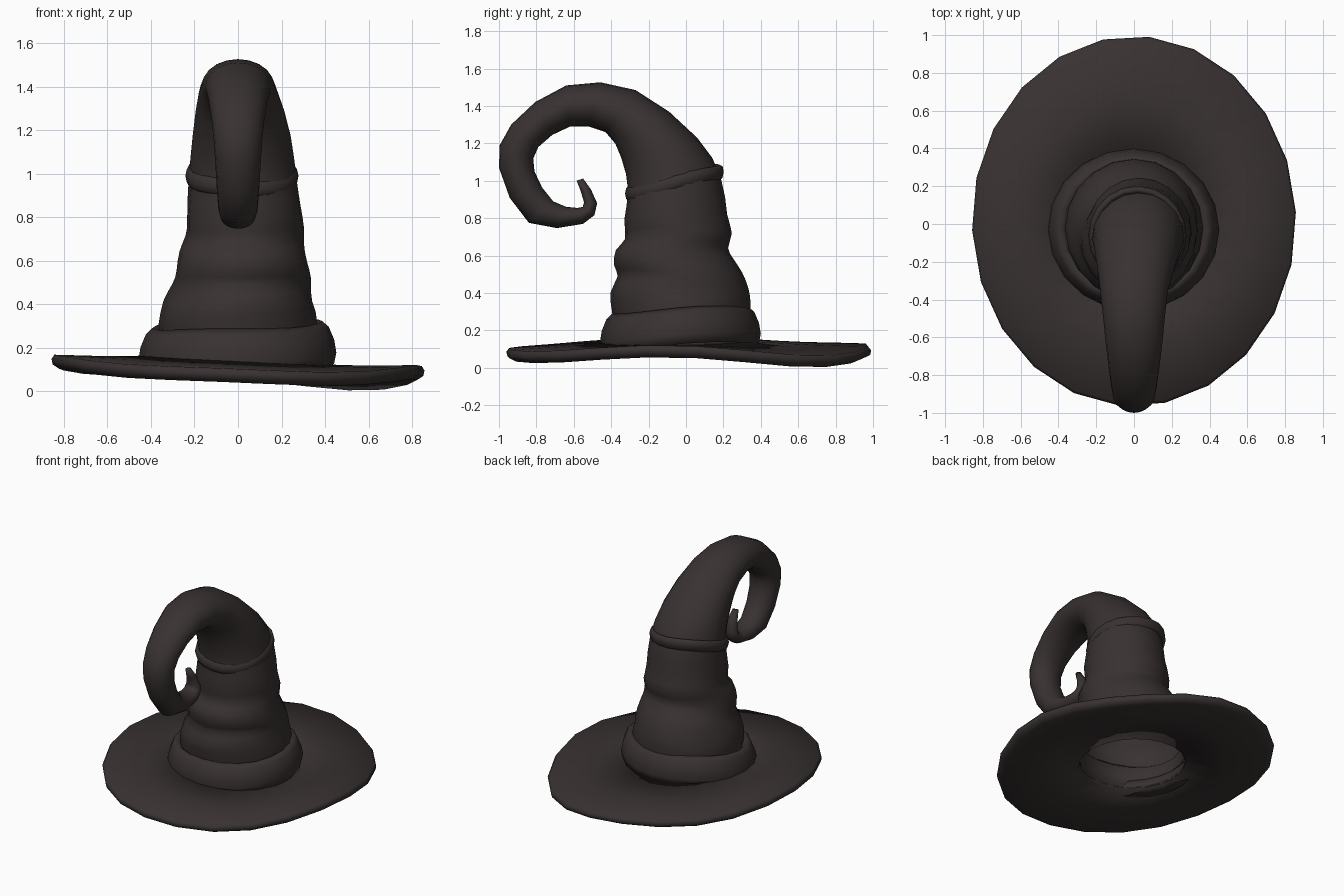
import bpy, bmesh, math
from mathutils import Vector

if "Cube" in bpy.data.objects:
    bpy.data.objects.remove(bpy.data.objects["Cube"])

felt = bpy.data.materials.new("dark brown felt")
felt.diffuse_color = (0.040, 0.031, 0.031, 1)
felt.use_nodes = True
felt.node_tree.nodes["Principled BSDF"].inputs["Base Color"].default_value = felt.diffuse_color


def loft(name, rings, close_rings=False, cap_end=False):
    """Skin a list of equal-length point rings."""
    bm = bmesh.new()
    vr = [[bm.verts.new(p) for p in r] for r in rings]
    n, m = len(vr[0]), len(vr)
    for i in range(m if close_rings else m - 1):
        a, b = vr[i], vr[(i + 1) % m]
        for j in range(n):
            k = (j + 1) % n
            bm.faces.new((a[j], a[k], b[k], b[j]))
    if cap_end:
        bm.faces.new(vr[-1])
    bmesh.ops.recalc_face_normals(bm, faces=bm.faces)
    for f in bm.faces:
        f.smooth = True
    me = bpy.data.meshes.new(name)
    bm.to_mesh(me)
    bm.free()
    me.materials.append(felt)
    ob = bpy.data.objects.new(name, me)
    bpy.context.collection.objects.link(ob)
    return ob


def angles(n, start=0):
    return [start + 2 * math.pi * j / n for j in range(n)]


# Brim: oval plate, underside height waves gently round the edge
def wave(a):
    c, s = math.cos, math.sin
    return (.058 - .032 * c(a) + .016 * c(2 * a) - .008 * s(2 * a)
            + .007 * c(3 * a) - .009 * s(3 * a) + .011 * c(4 * a))


brim_angles = angles(22, math.radians(101))
lowest = min(wave(a) for a in brim_angles)


def brim_ring(t, dz):
    """t = 0 at the head hole, 1 at the outer edge; dz = height above the underside."""
    pts = []
    for a in brim_angles:
        c, s = math.cos(a), math.sin(a)
        hole = Vector((.35 * c, .35 * s - .02, .08 - .02 * c))
        rim = Vector((.858 * c, .98 * s + .015, wave(a) - lowest))
        pts.append(hole.lerp(rim, t) + Vector((0, 0, dz)))
    return pts


loft("brim", [brim_ring(t, dz) for t, dz in
              ((0, 0), (.5, 0), (.93, 0), (.99, .02), (1, .045), (.975, .065), (.5, .06), (0, .065))],
     close_rings=True)

# Crown and curled tip: front (y, z), back (y, z), half width
sections = [
    (-.37, .10, .33, .10, .35), (-.395, .30, .345, .32, .365),
    (-.405, .40, .335, .42, .342), (-.365, .49, .30, .51, .32),
    (-.385, .55, .255, .58, .305), (-.375, .63, .225, .64, .288),
    (-.325, .69, .245, .72, .272), (-.33, .79, .22, .82, .265),
    (-.31, .95, .185, 1.02, .248), (-.345, 1.12, .06, 1.23, .225),
    (-.43, 1.26, -.27, 1.485, .18), (-.62, 1.29, -.64, 1.51, .15),
    (-.79, 1.18, -.935, 1.30, .12), (-.81, 1.05, -1.0, 1.07, .105),
    (-.71, .89, -.84, .775, .09), (-.58, .855, -.55, .77, .07),
    (-.545, .885, -.475, .88, .05), (-.585, 1.0, -.55, 1.012, .02)]


def halfway(p0, p1, p2, p3):
    """Smooth midpoint between p1 and p2."""
    return tuple((9 * (b + c) - a - d) / 16 for a, b, c, d in zip(p0, p1, p2, p3))


last = len(sections) - 1
smooth = []
for i in range(last):
    smooth += [sections[i], halfway(sections[max(i - 1, 0)], sections[i], sections[i + 1],
                                    sections[min(i + 2, last)])]
smooth.append(sections[last])

rings = []
for i, (y0, z0, y1, z1, w) in enumerate(smooth):
    # the crown leans slightly to +x half way up
    lean = .03 * math.sin(math.pi * min(max((z0 - .35) / .9, 0), 1)) if i < 22 else 0
    front, back = Vector((lean, y0, z0)), Vector((lean, y1, z1))
    mid, half = (front + back) / 2, (back - front) / 2
    fold = 1 if 4 <= i <= 19 else 0    # soft cloth wrinkles on the crown only
    ring = []
    for a in angles(20):
        c = math.cos(a)
        k = 1 + fold * .02 * math.sin(3 * a + 1.1 * i) * abs(c)
        lift = fold * .012 * math.sin(2 * a + .7 * i) * abs(c)
        ring.append(mid + half * math.sin(a) + Vector((w * c * k, 0, lift)))
    rings.append(ring)
loft("crown_and_curled_tip", rings, cap_end=True)


# Cloth bands: a small cross-section swept round a tilted ellipse
def band(name, centre, rx, ry, profile, tilt_x, tilt_y):
    out = []
    for dr, z in profile:
        ring = []
        for a in angles(20):
            x, y = (rx + dr) * math.cos(a), (ry + dr) * math.sin(a)
            ring.append((centre[0] + x, centre[1] + y,
                         z + tilt_x * x + tilt_y * y + .006 * math.sin(3 * a + .8)))
        out.append(ring)
    loft(name, out, close_rings=True)


band("base_band", (-.003, -.03), .40, .375,
     [(-.04, .12), (.045, .11), (.055, .16), (.045, .22), (.02, .28), (-.01, .307), (-.05, .27)],
     .03, .06)
band("upper_band", (.018, -.062), .238, .242,
     [(.022 * math.cos(a), .99 + .042 * math.sin(a)) for a in angles(8)], -.02, .24)
